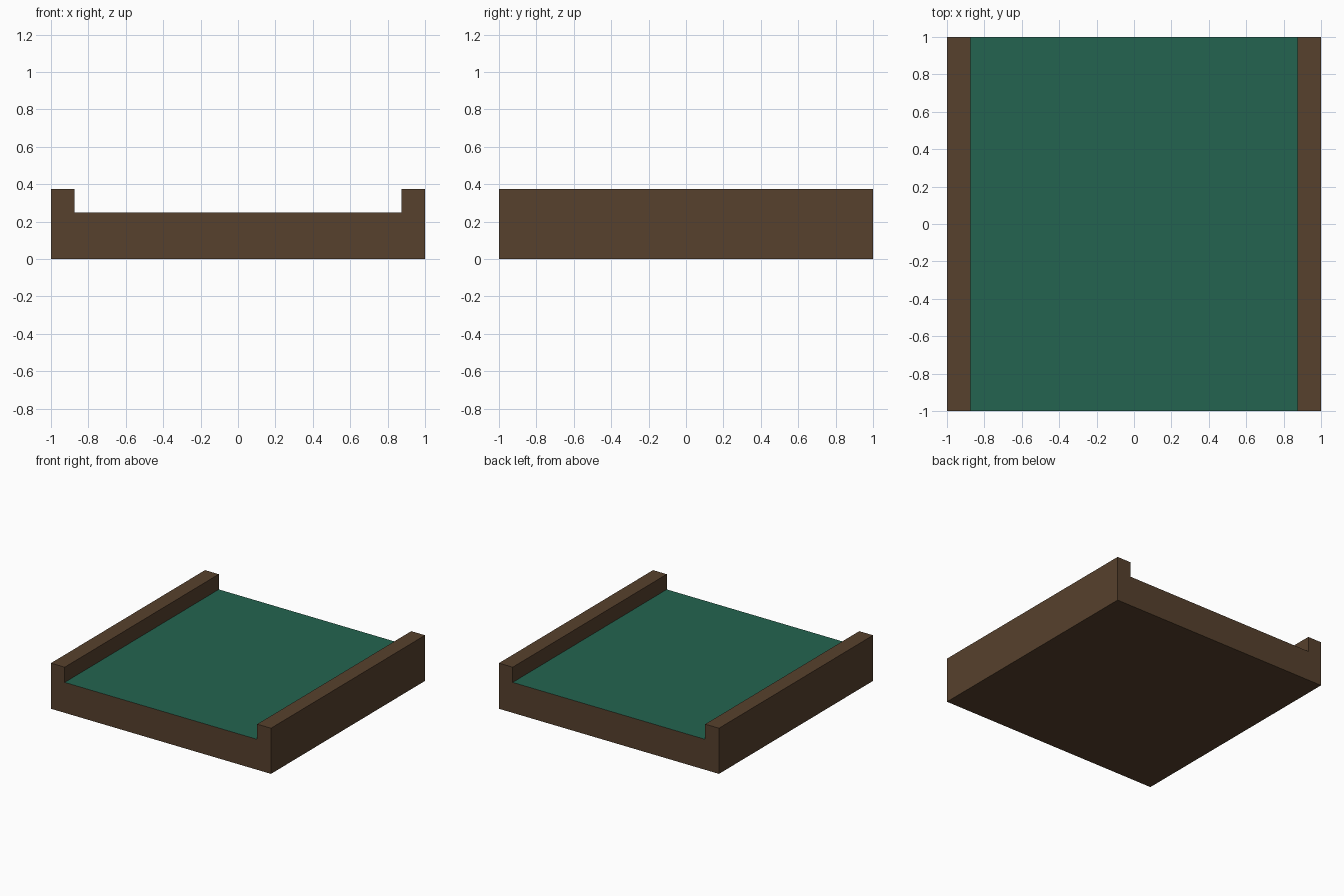
import bpy, bmesh

if "Cube" in bpy.data.objects:
    bpy.data.objects.remove(bpy.data.objects["Cube"])


def srgb(r, g, b):
    lin = lambda c: c / 12.92 if c <= 0.04045 else ((c + 0.055) / 1.055) ** 2.4
    return (lin(r / 255), lin(g / 255), lin(b / 255), 1)


def material(name, rgb):
    m = bpy.data.materials.new(name)
    m.diffuse_color = srgb(*rgb)
    m.use_nodes = True
    m.node_tree.nodes["Principled BSDF"].inputs["Base Color"].default_value = m.diffuse_color
    return m


brown = material("dark_brown", (87, 65, 45))
green = material("felt_green", (36, 100, 80))

# channel cross-section: slab with a raised rail along each side
FLOOR, TOP, RAIL = 0.25, 0.375, 0.875
half = [(1, 0), (1, TOP), (RAIL, TOP), (RAIL, FLOOR)]
profile = half + [(-x, z) for x, z in reversed(half)]

bm = bmesh.new()
end = bm.faces.new([bm.verts.new((x, -1, z)) for x, z in profile])
moved = bmesh.ops.extrude_face_region(bm, geom=[end], use_keep_orig=True)["geom"]
bmesh.ops.translate(bm, vec=(0, 2, 0),
                    verts=[v for v in moved if isinstance(v, bmesh.types.BMVert)])
bmesh.ops.recalc_face_normals(bm, faces=bm.faces)

# green bed is the upward face at floor height
for f in bm.faces:
    if f.normal.z > 0.9 and abs(f.calc_center_median().z - FLOOR) < 0.01:
        f.material_index = 1

mesh = bpy.data.meshes.new("railed_bed")
bm.to_mesh(mesh)
bm.free()
mesh.materials.append(brown)
mesh.materials.append(green)
bpy.context.collection.objects.link(bpy.data.objects.new("railed_bed", mesh))
